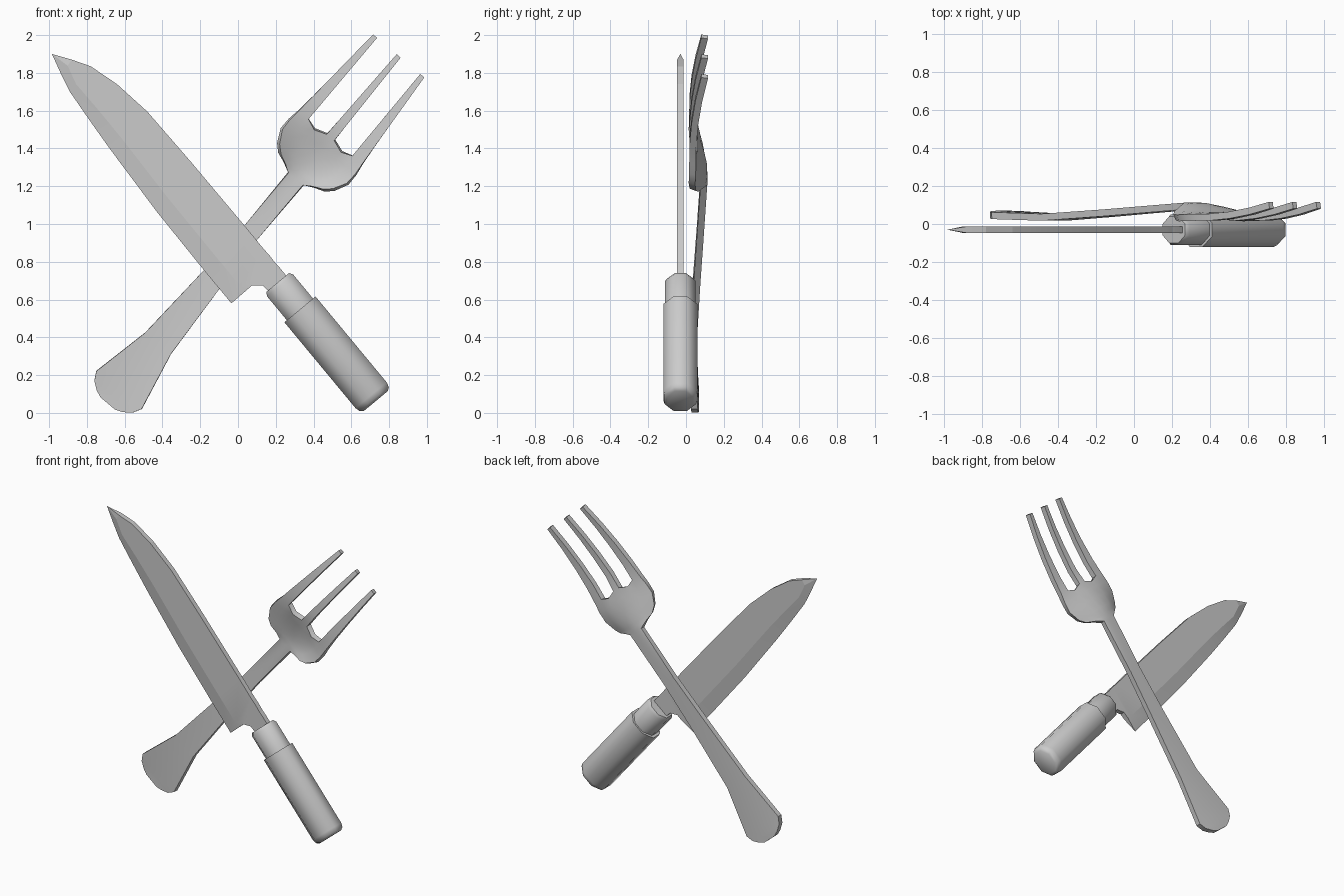
import bpy, bmesh, math
from mathutils import Vector

if "Cube" in bpy.data.objects:
    bpy.data.objects.remove(bpy.data.objects["Cube"])


def make_object(name, bm, angle=35, thickness=0):
    me = bpy.data.meshes.new(name)
    bm.to_mesh(me)
    bm.free()
    ob = bpy.data.objects.new(name, me)
    bpy.context.collection.objects.link(ob)
    bpy.ops.object.select_all(action='DESELECT')
    bpy.context.view_layer.objects.active = ob
    ob.select_set(True)
    if thickness:
        mod = ob.modifiers.new("thickness", 'SOLIDIFY')
        mod.thickness = thickness
        mod.offset = -1
        bpy.ops.object.modifier_apply(modifier=mod.name)
    bpy.ops.object.shade_smooth_by_angle(angle=math.radians(angle))
    return ob


def loft(bm, rings):
    """Skin equal-length closed rings and cap both ends."""
    n = len(rings[0])
    vr = [[bm.verts.new(p) for p in r] for r in rings]
    for a, b in zip(vr, vr[1:]):
        for i in range(n):
            bm.faces.new((a[i], a[(i + 1) % n], b[(i + 1) % n], b[i]))
    bm.faces.new(vr[0])
    bm.faces.new(vr[-1])
    bmesh.ops.remove_doubles(bm, verts=bm.verts, dist=0.0005)
    bmesh.ops.recalc_face_normals(bm, faces=bm.faces)


KY = -0.03   # knife mid-plane

# Knife blade: spine x,z / edge x,z / half thickness at the edge
H = 0.017
stations = [
    (-0.985, 1.90, -0.985, 1.90, 0), (-0.88, 1.87, -0.935, 1.79, 0),
    (-0.78, 1.835, -0.89, 1.70, 0), (-0.64, 1.74, -0.79, 1.555, 0),
    (-0.48, 1.595, -0.68, 1.40, 0), (-0.25, 1.33, -0.43, 1.065, 0),
    (0.04, 0.985, -0.18, 0.755, 0), (0.13, 0.875, -0.035, 0.58, 0),
    (0.17, 0.83, 0.04, 0.645, H), (0.20, 0.79, 0.075, 0.675, H),
    (0.22, 0.77, 0.13, 0.675, H), (0.285, 0.69, 0.20, 0.61, H)]
rings = []
for i, (sx, sz, ex, ez, e) in enumerate(stations):
    S, E = Vector((sx, KY, sz)), Vector((ex, KY, ez))
    R = E.lerp(S, 0.6 if i == 1 else 0.3)
    h = Vector((0, 0 if i == 0 else H, 0))
    ev = Vector((0, e, 0))
    rings.append([S + h, S - h, R - h, E - ev, E + ev, R + h])
bm = bmesh.new()
loft(bm, rings)
make_object("blade", bm, 8)


# Eight-sided knife handle and collar along the knife axis
def octagon_bar(name, sections):
    start = Vector((0.328, KY, 0.548))
    axis = Vector((0.638, 0, -0.77))
    side = Vector((0.77, 0, 0.638))
    rings = []
    for d, a, b in sections:
        ring = []
        for i in range(8):
            t = math.pi / 8 + i * math.pi / 4
            c = math.cos(math.pi / 8)
            ring.append(start + axis * d + side * (a * math.cos(t) / c)
                        + Vector((0, b * math.sin(t) / c, 0)))
        rings.append(ring)
    bm = bmesh.new()
    loft(bm, rings)
    make_object(name, bm, 50)


octagon_bar("knife_handle", [(0, 0.107, 0.09), (0.59, 0.107, 0.09),
                             (0.617, 0.10, 0.083), (0.63, 0.082, 0.067)])
octagon_bar("handle_collar", [(-0.185, 0.078, 0.070), (-0.165, 0.09, 0.08),
                              (0.03, 0.09, 0.08)])

# Fork: rows of (distance along, half width, front y, cup depth)
FO = Vector((-0.66, 0, 0.085))
FA = Vector((0.642, 0, 0.767))
FW = Vector((0.767, 0, -0.642))
rows = [(-0.046, 0.05, 0.034, 0), (-0.03, 0.09, 0.034, 0.003),
        (0, 0.131, 0.033, 0.01), (0.046, 0.156, 0.031, 0.01),
        (0.37, 0.088, 0.019, 0.01), (0.83, 0.062, 0.04, 0),
        (1.133, 0.05, 0.057, 0), (1.503, 0.05, 0.077, 0),
        (1.53, 0.092, 0.077, 0.10), (1.555, 0.144, 0.077, 0.10),
        (1.59, 0.183, 0.075, 0.08), (1.66, 0.222, 0.062, 0.047),
        (1.725, 0.225, 0.045, 0.028), (1.79, 0.219, 0.027, 0.010)]
cols = [-1, -0.69, -0.42, -0.12, 0.12, 0.42, 0.69, 1]
bm = bmesh.new()


def fork_point(s, t, y):
    return bm.verts.new(FO + FA * s + FW * t + Vector((0, y, 0)))


grid = []
for s, w, y, k in rows:
    line = []
    for c in cols:
        dip = 0.024 if s == 1.79 and abs(c) == 0.42 else 0   # rounded slot root
        line.append(fork_point(s - dip, w * c, y - k * (w * c / 0.22) ** 2))
    grid.append(line)
for a, b in zip(grid, grid[1:]):
    for j in range(7):
        bm.faces.new((a[j], a[j + 1], b[j + 1], b[j]))

# Three tapering tines continuing from the bowl
last = grid[-1]
curve = [(1.9, 0.018), (2.05, 0.029), (2.2, 0.05), (2.353, 0.081)]
for j, tip0, tip1 in [(0, -0.177, -0.149), (3, -0.014, 0.014), (6, 0.149, 0.177)]:
    a = (last[j], last[j + 1])
    t0, t1 = cols[j] * 0.219, cols[j + 1] * 0.219
    for s, y in curve:
        f = (s - 1.79) / (2.353 - 1.79)
        b = (fork_point(s, t0 + (tip0 - t0) * f, y),
             fork_point(s, t1 + (tip1 - t1) * f, y))
        bm.faces.new((a[0], a[1], b[1], b[0]))
        a = b
make_object("fork", bm, 40, 0.036)
